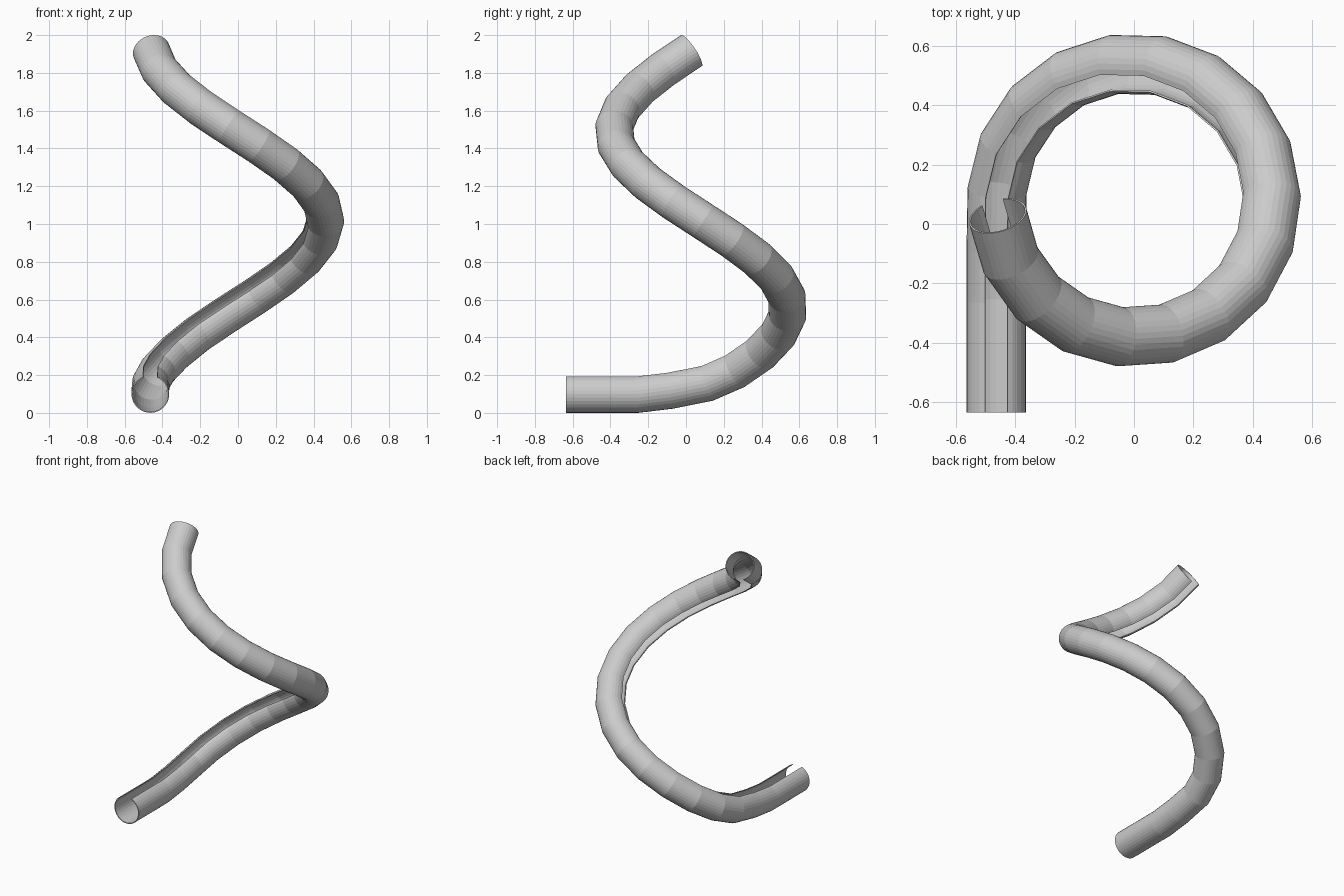
import bpy, bmesh, math
from mathutils import Vector

if "Cube" in bpy.data.objects:
    bpy.data.objects.remove(bpy.data.objects["Cube"])

R, CY = 0.462, 0.08           # helix radius and centre y
RO, RI = 0.1, 0.094           # tube outer and inner radius
STEPS = 18

# Path: straight run-out, then clockwise rising helix
path = [Vector((-0.464, -0.635, 0.1)), Vector((-0.464, -0.26, 0.1)), Vector((-0.464, -0.085, 0.121))]
a0, a1 = math.radians(176), math.radians(-173.5)
for k in range(STEPS + 1):
    a = a0 + (a1 - a0) * k / STEPS
    z = 0.16 if k == 0 else 0.116 + 0.1 * k + (0.01 if k == 1 else 0)
    path.append(Vector((R * math.cos(a), CY + R * math.sin(a), z)))

# C-shaped profile (32-sided circle with a four-side slot on top)
angles = [math.radians(90 + 22.5 + 11.25 * i) for i in range(29)]
profile = [(RO * math.cos(a), RO * math.sin(a)) for a in angles]
profile += [(RI * math.cos(a), RI * math.sin(a)) for a in reversed(angles)]

# Sweep with a minimum-twist frame so the slot rolls along the helix
bm = bmesh.new()
rings = []
up, prev = Vector((0, 0, 1)), None
n = len(path)
for i, p in enumerate(path):
    d_in = (p - path[max(i - 1, 0)]).normalized()
    d_out = (path[min(i + 1, n - 1)] - p).normalized()
    t = (d_in + d_out).normalized()
    if prev:
        up = prev.rotation_difference(t) @ up
    up = (up - t * up.dot(t)).normalized()
    side = t.cross(up)
    prev = t
    rings.append([bm.verts.new(p + side * u + up * v) for u, v in profile])
m = len(profile)
for r0, r1 in zip(rings, rings[1:]):
    for j in range(m):
        k = (j + 1) % m
        bm.faces.new((r0[j], r0[k], r1[k], r1[j]))

# Rims at both ends
for r in (rings[0], rings[-1]):
    for j in range(28):
        bm.faces.new((r[j], r[j + 1], r[m - 2 - j], r[m - 1 - j]))
bmesh.ops.recalc_face_normals(bm, faces=bm.faces)

mesh = bpy.data.meshes.new("spiral_slide_tube")
bm.to_mesh(mesh)
bm.free()
bpy.context.collection.objects.link(bpy.data.objects.new("spiral_slide_tube", mesh))
